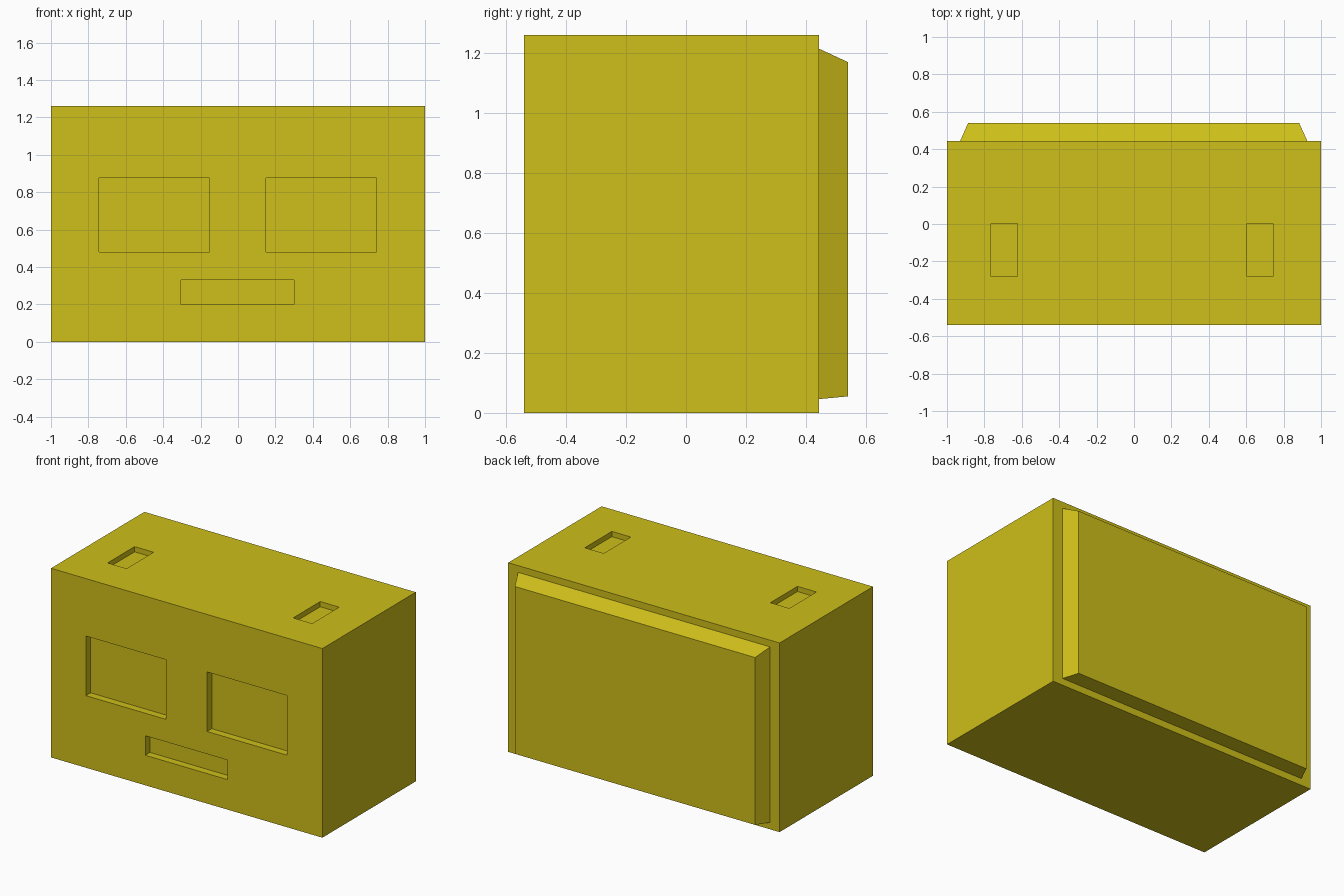
import bpy, bmesh

if "Cube" in bpy.data.objects:
    bpy.data.objects.remove(bpy.data.objects["Cube"])

mat = bpy.data.materials.new("yellow")
mat.diffuse_color = (0.62, 0.52, 0.01, 1)
mat.use_nodes = True
mat.node_tree.nodes["Principled BSDF"].inputs["Base Color"].default_value = mat.diffuse_color


def frustum(name, x, y, z, back_x=None, back_z=None):
    """Box over the given ranges; the +y end can have its own x and z range."""
    back_x, back_z = back_x or x, back_z or z
    bm = bmesh.new()
    front = [bm.verts.new((px, y[0], pz)) for px, pz in
             ((x[0], z[0]), (x[1], z[0]), (x[1], z[1]), (x[0], z[1]))]
    back = [bm.verts.new((px, y[1], pz)) for px, pz in
            ((back_x[0], back_z[0]), (back_x[1], back_z[0]),
             (back_x[1], back_z[1]), (back_x[0], back_z[1]))]
    bm.faces.new(front)
    bm.faces.new(back[::-1])
    for i in range(4):
        j = (i + 1) % 4
        bm.faces.new((front[i], back[i], back[j], front[j]))
    bmesh.ops.recalc_face_normals(bm, faces=bm.faces)
    mesh = bpy.data.meshes.new(name)
    bm.to_mesh(mesh)
    bm.free()
    mesh.materials.append(mat)
    obj = bpy.data.objects.new(name, mesh)
    bpy.context.collection.objects.link(obj)
    return obj


def recess(body, name, x, y, z):
    """Cut a shallow pocket out of the body."""
    cutter = frustum(name + "_cutter", x, y, z)
    mod = body.modifiers.new(name, 'BOOLEAN')
    mod.operation = 'DIFFERENCE'
    mod.solver = 'EXACT'
    mod.object = cutter
    return cutter


# Main block
FRONT, BACK, TOP = -0.54, 0.443, 1.26
body = frustum("body", (-1, 1), (FRONT, BACK), (0, TOP))

# Eye and mouth pockets on the front, two slots in the top
face_y = (FRONT - 0.1, FRONT + 0.05)
slot_z = (TOP - 0.035, TOP + 0.1)
cutters = [
    recess(body, "left_eye", (-0.743, -0.153), face_y, (0.48, 0.877)),
    recess(body, "right_eye", (0.15, 0.74), face_y, (0.48, 0.877)),
    recess(body, "mouth", (-0.305, 0.30), face_y, (0.20, 0.33)),
    recess(body, "left_slot", (-0.764, -0.624), (-0.282, 0.003), slot_z),
    recess(body, "right_slot", (0.604, 0.744), (-0.282, 0.003), slot_z),
]

# Apply the cuts and drop the cutters
bpy.context.view_layer.objects.active = body
for mod in list(body.modifiers):
    bpy.ops.object.modifier_apply(modifier=mod.name)
for cutter in cutters:
    bpy.data.objects.remove(cutter)

# Raised back panel with sloping edges
frustum("back_panel", (-0.93, 0.927), (BACK, 0.54), (0.046, 1.215),
        (-0.887, 0.883), (0.055, 1.17))
